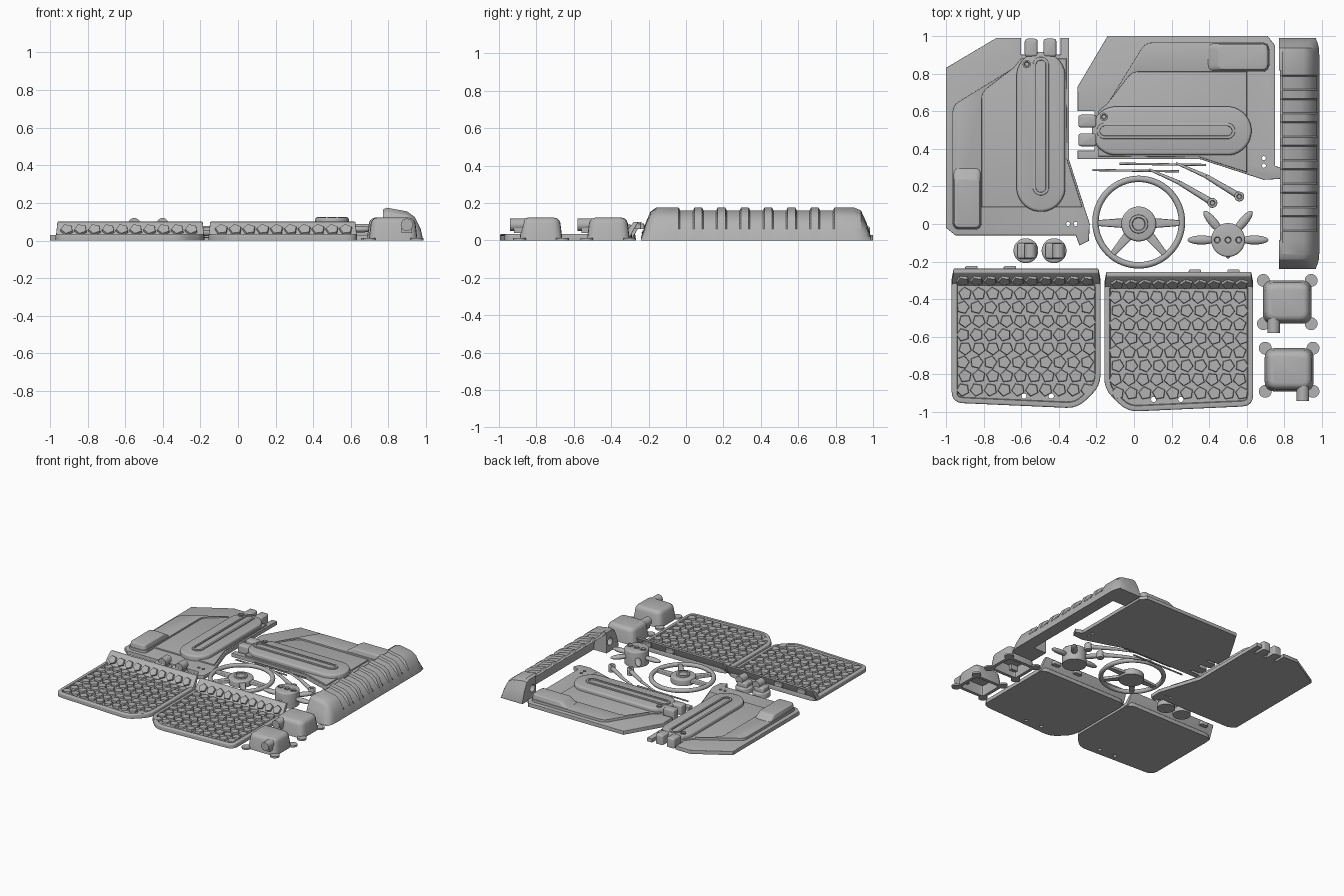
import bpy, bmesh, math
from mathutils import Vector, Matrix

cube = bpy.data.objects.get("Cube")
if cube:
    bpy.data.objects.remove(cube)

GREY = bpy.data.materials.new("plain grey")
GREY.use_nodes = True
GREY.diffuse_color = (0.45, 0.45, 0.45, 1)
GREY.node_tree.nodes["Principled BSDF"].inputs["Base Color"].default_value = GREY.diffuse_color
PARTS = []


def finish(bm, name):
    bmesh.ops.recalc_face_normals(bm, faces=bm.faces)
    me = bpy.data.meshes.new(name)
    bm.to_mesh(me)
    bm.free()
    me.materials.append(GREY)
    ob = bpy.data.objects.new(name, me)
    bpy.context.scene.collection.objects.link(ob)
    PARTS.append(ob)
    return ob


def flat_face(bm, sign):
    return max((f for f in bm.faces if f.normal.z * sign > 0.9), key=lambda f: f.calc_area())


def prism(name, pts, z0, z1, top=None, bevel=0, recess=None, hollow=None):
    """Extruded outline, optionally tapered, bevelled, recessed above and hollowed below."""
    bm = bmesh.new()
    low = [bm.verts.new((x, y, z0)) for x, y in pts]
    high = [bm.verts.new((x, y, z1)) for x, y in (top or pts)]
    bm.faces.new(low)
    cap = bm.faces.new(high)
    for i in range(len(low)):
        j = (i + 1) % len(low)
        bm.faces.new((low[i], low[j], high[j], high[i]))
    bmesh.ops.recalc_face_normals(bm, faces=bm.faces)
    if bevel:
        bmesh.ops.bevel(bm, geom=list(cap.edges), offset=bevel, segments=3,
                        profile=0.5, affect='EDGES', clamp_overlap=True)
    for sign, cut in ((1, recess), (-1, hollow)):
        if cut:
            bm.normal_update()
            face = flat_face(bm, sign)
            bmesh.ops.inset_region(bm, faces=[face], thickness=cut[0])
            bmesh.ops.inset_region(bm, faces=[face], thickness=0.004, depth=-cut[1])
    return finish(bm, name)


def rounded(pts, r, n=4):
    out = []
    for i, p in enumerate(pts):
        p, a, b = Vector(p), Vector(pts[i - 1]), Vector(pts[(i + 1) % len(pts)])
        s = p + (a - p).normalized() * min(r, (a - p).length * 0.45)
        e = p + (b - p).normalized() * min(r, (b - p).length * 0.45)
        for k in range(n + 1):
            t = k / n
            out.append(tuple(s * (1 - t) ** 2 + p * 2 * t * (1 - t) + e * t * t))
    return out


def rect(x0, x1, y0, y1):
    return [(x0, y0), (x1, y0), (x1, y1), (x0, y1)]


def stadium(cx, cy, r, half=0, n=32):
    out = []
    for i in range(n):
        a = 2 * math.pi * (i + 0.5) / n
        out.append((cx + r * math.cos(a), cy + math.copysign(half, math.sin(a)) + r * math.sin(a)))
    return out


def rod(name, a, b, r1, r2):
    a, b = Vector(a), Vector(b)
    m = Matrix.Translation((a + b) / 2) @ (b - a).to_track_quat('Z', 'Y').to_matrix().to_4x4()
    bm = bmesh.new()
    bmesh.ops.create_cone(bm, cap_ends=True, segments=20, radius1=r1, radius2=r2,
                          depth=(b - a).length, matrix=m)
    return finish(bm, name)


def bore(ob, a, b, r):
    cutter = rod("hole_cutter", a, b, r, r)
    PARTS.remove(cutter)
    cutter.hide_render = True
    mod = ob.modifiers.new("hole", 'BOOLEAN')
    mod.operation, mod.object, mod.solver = 'DIFFERENCE', cutter, 'EXACT'
    bpy.context.view_layer.objects.active = ob
    bpy.ops.object.modifier_apply(modifier=mod.name)
    bpy.data.objects.remove(cutter)


# Door panels: the second is the first turned and mirrored
def door(side, M):
    def slab(part, pts, z0, z1, **k):
        if k.get("top"):
            k["top"] = [M(*p) for p in k["top"]]
        return prism(side + part, [M(*p) for p in pts], z0, z1, **k)
    base = slab("_door_plate", [(-1, -0.02), (-1, 0.83), (-0.73, 0.99), (-0.6, 0.99), (-0.6, 0.9),
                (-0.39, 0.9), (-0.39, 0.99), (-0.345, 0.99), (-0.345, 0.34), (-0.235, 0),
                (-0.24, -0.09), (-0.29, -0.115), (-0.31, -0.06), (-0.95, -0.06)], 0, 0.03, bevel=0.005)
    for x in (-0.35, -0.31):
        h = M(x, 0)
        bore(base, (*h, -0.1), (*h, 0.2), 0.011)
    slab("_door_raised_panel", [(-0.81, 0.09), (-0.81, 0.72), (-0.64, 0.83), (-0.6, 0.88), (-0.36, 0.88),
         (-0.355, 0.34), (-0.275, 0.09)], 0.02, 0.04, bevel=0.005)
    slab("_door_trim", rounded([(-0.965, -0.03), (-0.965, 0.63), (-0.64, 0.83), (-0.81, 0.7),
         (-0.81, -0.03)], 0.04), 0.02, 0.05, bevel=0.006)
    slab("_door_armrest", rounded(rect(-0.96, -0.815, -0.025, 0.31), 0.03), 0.04, 0.088,
         top=rounded(rect(-0.955, -0.82, -0.02, 0.24), 0.03), bevel=0.008)
    slab("_door_lever", stadium(-0.495, 0.49, 0.13, 0.295), 0.02, 0.07, bevel=0.015)
    slab("_door_lever_rim", stadium(-0.495, 0.52, 0.043, 0.325), 0.06, 0.078, bevel=0.004,
         recess=(0.012, 0.022))
    slab("_door_button", stadium(-0.57, 0.85, 0.022), 0.06, 0.078, recess=(0.008, 0.008))
    for x in (-0.547, -0.447):
        slab("_door_hinge", rounded(rect(x - 0.034, x + 0.034, 0.89, 0.985), 0.015), 0, 0.075, bevel=0.02)


door("left", lambda x, y: (x, y))
door("right", lambda x, y: (0.69 - y, -x))


# Floor mats, mirrored about their shared gap
def mat(side, s, dy):
    def P(x, y):
        return (-0.168 + s * (x + 0.168), y + dy)
    base = prism(side + "_mat", rounded([P(-0.97, -0.27), P(-0.97, -0.95), P(-0.3, -0.98),
                 P(-0.178, -0.86), P(-0.178, -0.27)], 0.06), 0, 0.034, bevel=0.008, recess=(0.02, 0.012))
    for x in (-0.585, -0.44):
        h = P(x, -0.915)
        bore(base, (*h, -0.1), (*h, 0.2), 0.014)
    # sloped wall at the rear, with small tabs
    wall = prism(side + "_mat_rear_wall", rounded([P(-0.97, -0.34), P(-0.97, -0.29), P(-0.178, -0.29),
                 P(-0.178, -0.34)], 0.005), 0.005, 0.1,
                 top=rounded([P(-0.96, -0.26), P(-0.96, -0.236), P(-0.188, -0.236), P(-0.188, -0.26)], 0.005),
                 bevel=0.005)
    for x in (-0.865, -0.66):
        c = P(x, -0.235)
        prism(side + "_mat_tab", rounded(rect(c[0] - 0.033, c[0] + 0.033, c[1] - 0.02, c[1] + 0.012), 0.01),
              0.06, 0.09, bevel=0.005)
    # five-sided tread blocks
    bm = bmesh.new()
    for row in range(9):
        for col in range(10):
            x, y = P(-0.91 + col * 0.0735 + (row % 2) * 0.012, -0.37 - (row - 1) * 0.073)
            m = Matrix.Translation((x, y, 0.027))
            if row == 0:
                m = Matrix.Translation((x, y - 0.005, 0.058)) @ Matrix.Rotation(math.radians(50), 4, 'X')
            m = m @ Matrix.Rotation(abs(row - 4) * 0.35 * s + math.pi / 2, 4, 'Z')
            bmesh.ops.create_cone(bm, cap_ends=True, segments=5, radius1=0.037, radius2=0.033,
                                  depth=0.016, matrix=m)
    finish(bm, side + "_mat_tread")


mat("left", 1, 0)
mat("right", -1, -0.018)

# Long ribbed cover: loft of cross-sections with seven shallow grooves
OUTER = [(0.985, 0), (0.972, 0.06), (0.94, 0.125), (0.9, 0.155), (0.79, 0.175)]
END = [(0.77, 0.165), (0.77, 0.08), (0.77, 0)]
MID = [(0.775, 0.152), (0.87, 0.125), (0.885, 0)]
stations = [(-0.24, 0.1, 0, END), (-0.215, 0.55, 0, END), (-0.19, 0.88, 0, END), (-0.16, 1, 0, END),
            (-0.085, 1, 0, END), (-0.084, 1, 0, MID)]
for i in range(7):
    c = 0.003 + i * 0.1247
    stations += [(c + d, 1, g, MID) for d, g in ((-0.042, 0), (-0.034, 0.014), (0.034, 0.014), (0.042, 0))]
stations += [(0.815, 1, 0, MID), (0.816, 1, 0, END), (0.9, 1, 0, END), (0.935, 0.92, 0, END),
             (0.965, 0.55, 0, END), (0.99, 0.1, 0, END)]
bm = bmesh.new()
rings = []
for y, s, g, inner in stations:
    ring = []
    for k, (x, z) in enumerate(OUTER + inner):
        dent = g if 1 < k < 5 else 0
        ring.append(bm.verts.new((0.77 + (x - 0.77) * (0.9 + 0.1 * s) - dent * (k < 4), y, z * s - dent)))
    rings.append(ring)
for a, b in zip(rings, rings[1:]):
    for k in range(len(a)):
        j = (k + 1) % len(a)
        bm.faces.new((a[k], a[j], b[j], b[k]))
bm.faces.new(rings[0])
bm.faces.new(rings[-1])
cover = finish(bm, "ribbed_cover")
for y in (-0.13, 0.86):
    bore(cover, (0.7, y, 0.08), (0.82, y, 0.08), 0.03)


# Small housings with corner ears and a spout
def housing(side, x, y, spout):
    prism(side + "_housing", rounded(rect(x - 0.13, x + 0.13, y - 0.115, y + 0.115), 0.05), 0, 0.122,
          top=rounded(rect(x - 0.115, x + 0.115, y - 0.1, y + 0.1), 0.05), bevel=0.03, hollow=(0.025, 0.08))
    for sx in (-1, 1):
        for sy in (-1, 1):
            ex, ey = x + sx * 0.127, y + sy * 0.115
            prism(side + "_housing_ear", stadium(ex, ey, 0.034), 0, 0.014)
    sp = x + spout
    rod(side + "_housing_spout", (sp, y - 0.06, 0.084), (sp, y - 0.165, 0.084), 0.033, 0.033)
    prism(side + "_housing_spout_base", rect(sp - 0.028, sp + 0.028, y - 0.145, y - 0.06), 0.04, 0.085)


housing("rear", 0.815, -0.415, -0.072)
housing("front", 0.825, -0.775, 0.073)

# Steering wheel
WX = 0.025
bpy.ops.mesh.primitive_torus_add(location=(WX, 0.01, 0.04), major_radius=0.23, minor_radius=0.017,
                                 major_segments=64, minor_segments=14)
rim = bpy.context.object
rim.name = "steering_wheel_rim"
rim.data.materials.append(GREY)
PARTS.append(rim)
prism("steering_wheel_hub", stadium(WX, 0.0, 0.093), 0.01, 0.06, bevel=0.012)
prism("steering_wheel_cap", stadium(WX, 0.0, 0.05), 0.05, 0.072, bevel=0.004, recess=(0.01, 0.006))
for deg in (0, 180, -50, -130):
    d = Vector((math.cos(math.radians(deg)), math.sin(math.radians(deg))))
    n = Vector((-d.y, d.x))
    c = Vector((WX, 0.005))
    prism("steering_wheel_spoke", [tuple(c + d * r + n * w) for r, w in
          ((0.07, 0.027), (0.225, 0.015), (0.225, -0.015), (0.07, -0.027))], 0.026, 0.05, bevel=0.008)

# Column switch unit with five paddles
hub = prism("switch_hub", stadium(0.5, -0.085, 0.09), 0, 0.122, bevel=0.01)
for dx in (-0.057, 0, 0.057):
    bore(hub, (0.5 + dx, -0.085, 0.1), (0.5 + dx, -0.085, 0.2), 0.017)
    prism("switch_boss", stadium(0.5 + dx, -0.085, 0.025), 0.1, 0.126, recess=(0.008, 0.02))
for deg, reach in ((0, 0.215), (180, 0.215), (50, 0.2), (130, 0.2), (-90, 0.1)):
    a = math.radians(deg)
    bm = bmesh.new()
    m = (Matrix.Translation((0.5, -0.085, 0.06)) @ Matrix.Rotation(a, 4, 'Z')
         @ Matrix.Translation((reach - 0.075, 0, 0)) @ Matrix.Diagonal((0.075, 0.024, 0.018, 1)))
    bmesh.ops.create_uvsphere(bm, u_segments=20, v_segments=12, radius=1, matrix=m)
    finish(bm, "switch_paddle")

# Wipers: a slim blade and a tapering arm each
for ox, oy in ((0, 0), (0.143, 0.034)):
    rod("wiper_blade", (-0.22 + ox, 0.287 + oy, 0.02), (0.24 + ox, 0.28 + oy, 0.02), 0.006, 0.006)
    rod("wiper_arm", (0.08 + ox, 0.29 + oy, 0.025), (0.24 + ox, 0.22 + oy, 0.028), 0.006, 0.011)
    rod("wiper_arm_base", (0.24 + ox, 0.22 + oy, 0.028), (0.42 + ox, 0.112 + oy, 0.03), 0.012, 0.018)
    prism("wiper_pivot", stadium(0.417 + ox, 0.112 + oy, 0.026), 0, 0.055, bevel=0.006, recess=(0.006, 0.008))

# Two round knobs with upright grips
for x in (-0.575, -0.425):
    prism("knob_base", stadium(x, -0.142, 0.066), 0, 0.045, bevel=0.012)
    prism("knob_grip", rounded(rect(x - 0.045, x + 0.045, -0.185, -0.1), 0.015), 0.03, 0.08, bevel=0.015)
    rod("knob_grip_top", (x + 0.024, -0.182, 0.088), (x + 0.024, -0.105, 0.088), 0.032, 0.032)

# Smooth shading with sharp edges kept
bpy.ops.object.select_all(action='DESELECT')
for ob in PARTS:
    ob.select_set(True)
bpy.context.view_layer.objects.active = PARTS[0]
bpy.ops.object.shade_smooth_by_angle(angle=math.radians(32))
